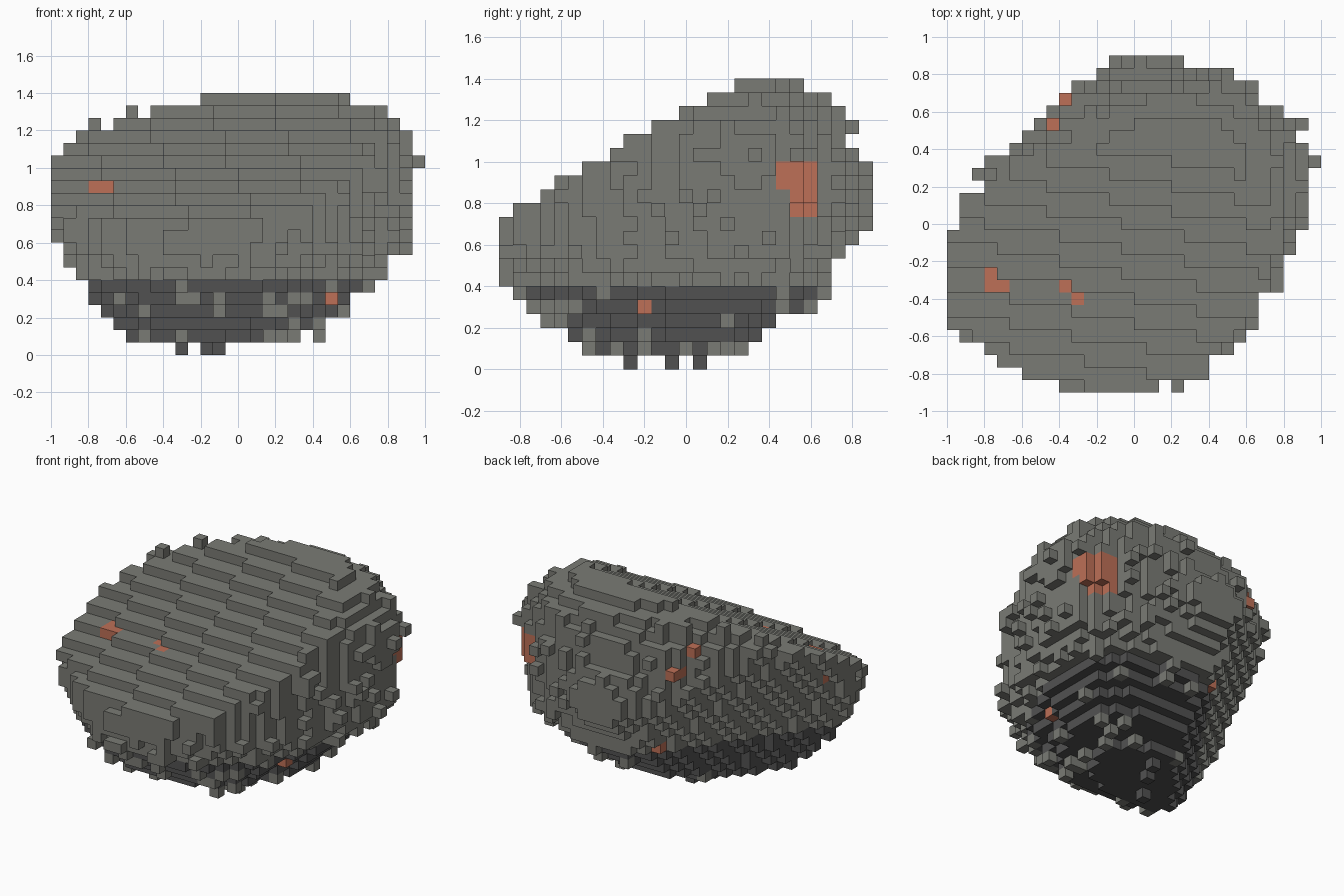
import bpy, bmesh, random
from mathutils import Vector

random.seed(7)
if "Cube" in bpy.data.objects:
    bpy.data.objects.remove(bpy.data.objects["Cube"])

NX, NY, NZ = 30, 27, 21
S = 2 / NX                      # block size
DIRS = [(1, 0, 0), (-1, 0, 0), (0, 1, 0), (0, -1, 0), (0, 0, 1), (0, 0, -1)]


def material(name, rgb):
    m = bpy.data.materials.new(name)
    m.use_nodes = True
    m.diffuse_color = (*rgb, 1)
    m.node_tree.nodes["Principled BSDF"].inputs["Base Color"].default_value = (*rgb, 1)
    return m


def centre(c):
    return Vector(((c[0] + .5 - NX / 2) * S, (c[1] + .5 - NY / 2) * S, (c[2] + .5) * S))


def cell(x, y, z):
    return int(x / S + NX / 2), int(y / S + NY / 2), int(z / S)


def add(a, d):
    return tuple(p + q for p, q in zip(a, d))


# Rock outline by height: z, centre x, half width, front y, back y
SECTIONS = [(.1, -.17, .42, -.44, .14), (.17, -.08, .56, -.58, .38),
            (.3, -.09, .69, -.73, .54), (.43, -.07, .79, -.82, .67),
            (.57, -.07, .87, -.89, .75), (.8, -.06, .89, -.9, .79),
            (1.03, -.04, .9, -.88, .78), (1.17, -.05, .88, -.85, .76),
            (1.3, -.02, .72, -.8, .68), (1.4, .02, .47, -.75, .54)]


def section(z):
    for a, b in zip(SECTIONS, SECTIONS[1:]):
        if z <= b[0]:
            t = max(0, (z - a[0]) / (b[0] - a[0]))
            return [p + (q - p) * t for p, q in zip(a[1:], b[1:])]
    return SECTIONS[-1][1:]


def under_cuts(p):
    """Below the sloping top and inside the flat overhanging side."""
    top = p.z < 1.176 + .52 * (p.y + .19 * p.x)
    return top and p.dot(Vector((-1, .7, -.65))) < .28


def in_rock(p):
    if p.z < S or not under_cuts(p):
        return False
    cx, half, front, back = section(p.z)
    skew = max(-.1, min(.22, .42 * p.y))
    u = abs(p.x - cx - skew) / half
    v = abs(p.y - (front + back) / 2) / ((back - front) / 2)
    if u ** 2.2 + v ** 2.2 < 1:
        return True
    # back knob
    k = p - Vector((.07, .68, .82))
    return (k.x / .32) ** 2 + (k.y / .23) ** 2 + (k.z / .25) ** 2 < 1


# Solid core
grid = [(i, j, k) for i in range(NX) for j in range(NY) for k in range(1, NZ)]
core = {c for c in grid if in_rock(centre(c))}

# Rough blocks standing on the sides and underside
bumps = set()
for c in grid:
    p = centre(c)
    if c not in core and under_cuts(p) and p.x < .92 and p.z < 1.3:
        if any(add(c, d) in core for d in DIRS) and random.random() < .14:
            bumps.add(c)
bumps |= {cell(.97, .33, 1.03), cell(.9, .33, 1.03), cell(-.57, .43, 1.3),
          cell(.83, .53, 1.03), cell(.9, .53, 1.03),
          cell(-.37, .67, 1.03), cell(-.37, .6, 1.03)}

# Small blocks under the base
feet = {cell(-.3, -.27, .03), cell(-.17, -.07, .03), cell(-.1, .07, .03)}
rock = core | bumps | feet

# Ore pockets: low and high corner of each box
POCKETS = [((-.8, -.35, .87), (-.73, -.23, .93)), ((-.73, -.35, .87), (-.66, -.3, .93)),
           ((-.4, -.36, .87), (-.33, -.3, .93)), ((-.33, -.43, .87), (-.27, -.37, .93)),
           ((.55, .43, .87), (1, .63, 1)), ((.55, .5, .73), (1, .63, .87)),
           ((-.47, .5, 1.13), (-.4, .57, 1.27)), ((-.47, .57, 1), (-.33, .7, 1.07)),
           ((.3, -.23, .27), (.75, -.17, .33)), ((-.2, .38, .4), (-.05, .6, .47)),
           ((-.95, -.23, .8), (-.87, -.17, .87))]


def block_material(c):
    p = centre(c)
    for low, high in POCKETS:
        if all(a < q < b for a, q, b in zip(low, p, high)):
            return 2
    return 1 if p.z < .4 and c not in bumps else 0


# Outer faces of the blocks
bm = bmesh.new()
verts = {}


def corner(key):
    if key not in verts:
        verts[key] = bm.verts.new(centre(key) - Vector((S, S, S)) / 2)
    return verts[key]


for c in sorted(rock):
    mat = block_material(c)
    for d in DIRS:
        if add(c, d) in rock:
            continue
        axis = [abs(n) for n in d].index(1)
        a, b = (axis + 1) % 3, (axis + 2) % 3
        loop = []
        for s, t in ((0, 0), (1, 0), (1, 1), (0, 1)):
            key = list(c)
            key[axis] += d[axis] > 0
            key[a] += s
            key[b] += t
            loop.append(corner(tuple(key)))
        face = bm.faces.new(loop if d[axis] > 0 else loop[::-1])
        face.material_index = mat

mesh = bpy.data.meshes.new("boulder")
bm.to_mesh(mesh)
bm.free()
for name, rgb in (("stone", (.195, .198, .178)), ("dark_stone", (.083, .083, .083)),
                  ("copper_ore", (.51, .16, .095))):
    mesh.materials.append(material(name, rgb))
boulder = bpy.data.objects.new("boulder", mesh)
bpy.context.collection.objects.link(boulder)
